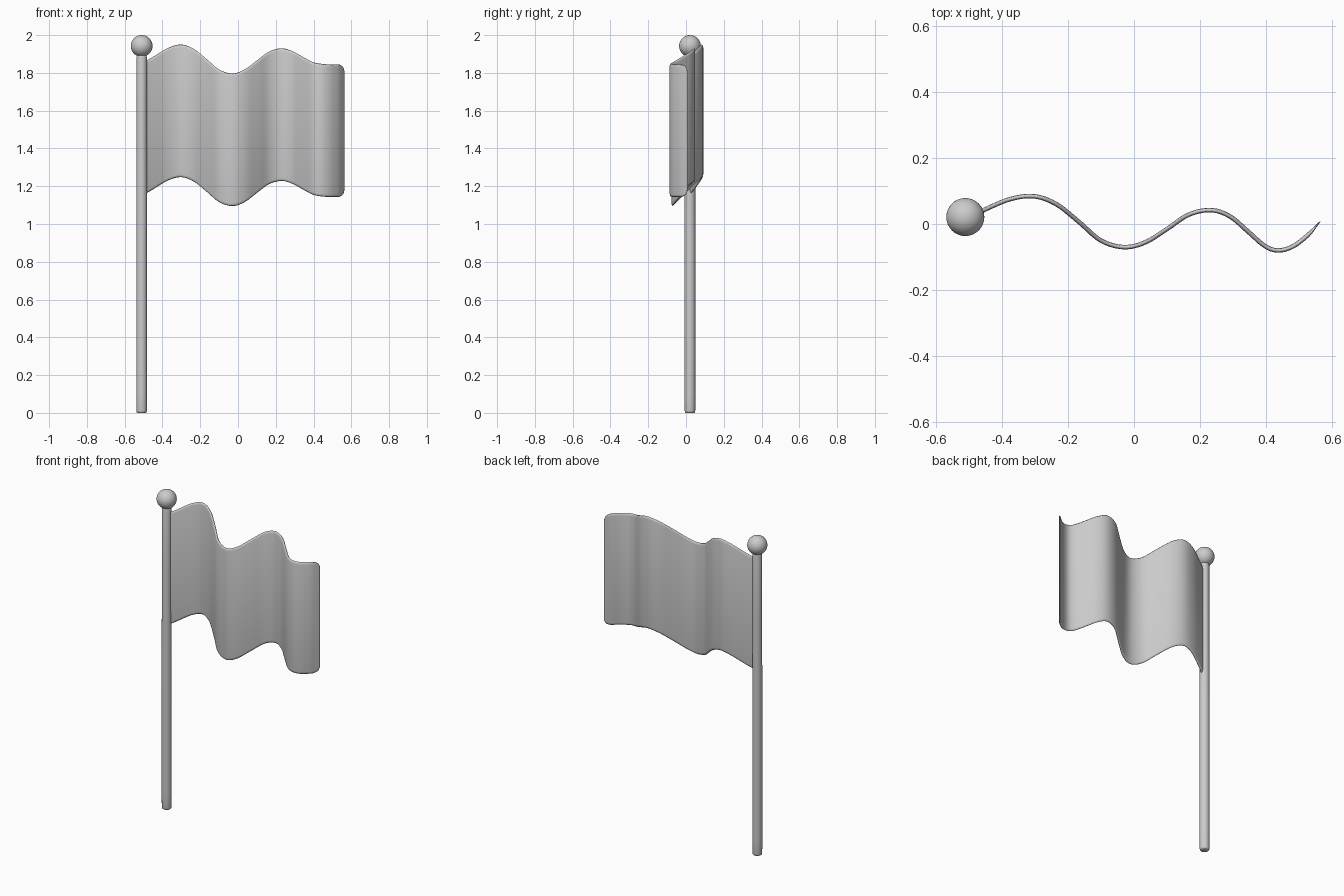
import bpy, bmesh, math
from mathutils import Vector

if "Cube" in bpy.data.objects:
    bpy.data.objects.remove(bpy.data.objects["Cube"])

PX, PY = -0.51, 0.021


def finish(name, bm):
    bmesh.ops.recalc_face_normals(bm, faces=bm.faces)
    me = bpy.data.meshes.new(name)
    bm.to_mesh(me)
    bm.free()
    ob = bpy.data.objects.new(name, me)
    bpy.context.collection.objects.link(ob)
    for p in me.polygons:
        p.use_smooth = True
    return ob


# Pole: lathed rings with softly rounded ends
bm = bmesh.new()
N = 32
rings = []
for r, z in [(0.022, 0), (0.026, 0.003), (0.028, 0.012), (0.0285, 0.1),
             (0.0285, 1.0), (0.0275, 1.5), (0.0275, 1.88), (0.022, 1.91)]:
    rings.append([bm.verts.new((PX + r * math.cos(2 * math.pi * i / N),
                                PY + r * math.sin(2 * math.pi * i / N), z)) for i in range(N)])
for a, b in zip(rings, rings[1:]):
    for i in range(N):
        j = (i + 1) % N
        bm.faces.new((a[i], a[j], b[j], b[i]))
bm.faces.new(rings[0])
bm.faces.new(rings[-1])
finish("pole", bm)

# Ball on top of the pole
bpy.ops.mesh.primitive_uv_sphere_add(segments=32, ring_count=20, radius=0.0575,
                                     location=(PX, PY, 1.9425))
bpy.context.object.name = "finial_ball"
bpy.ops.object.shade_smooth()

# Flag path along its top edge: x, y, z
path = [Vector(p) for p in [
    (-0.51, 0.015, 1.85), (-0.45, 0.044, 1.885), (-0.375, 0.075, 1.93),
    (-0.303, 0.084, 1.95), (-0.235, 0.06, 1.927), (-0.165, 0.005, 1.872),
    (-0.1, -0.05, 1.818), (-0.03, -0.07, 1.797), (0.035, -0.055, 1.818),
    (0.1, -0.015, 1.866), (0.165, 0.028, 1.913), (0.232, 0.042, 1.93),
    (0.29, 0.023, 1.914), (0.345, -0.023, 1.884), (0.395, -0.066, 1.858),
    (0.435, -0.08, 1.849), (0.48, -0.068, 1.845), (0.525, -0.034, 1.845),
    (0.563, 0.008, 1.845)]]


def catmull(p, k, t):
    a, b = p[max(k - 1, 0)], p[k]
    c, d = p[k + 1], p[min(k + 2, len(p) - 1)]
    return 0.5 * (2 * b + (c - a) * t + (2 * a - 5 * b + 4 * c - d) * t * t
                  + (3 * b - a - 3 * c + d) * t ** 3)


STEPS = 6
pts = [catmull(path, k, s / STEPS) for k in range(len(path) - 1) for s in range(STEPS)]
pts.append(path[-1])

# Flag: thin cross-section with rounded rims, swept along the path
H, T, CORNER = 0.702, 0.0068, 0.035
half = [(0.0, 0.0), (0.7, 0.004), (1.0, 0.015), (1.0, 0.35),
        (1.0, H - 0.015 - 0.35 + 0.015), (1.0, H - 0.015), (0.7, H - 0.004), (0.0, H)]
section = half + [(-t, d) for t, d in half[-2:0:-1]]
bm = bmesh.new()
rings = []
for i, p in enumerate(pts):
    tan = pts[min(i + 1, len(pts) - 1)] - pts[max(i - 1, 0)]
    nrm = Vector((-tan.y, tan.x, 0)).normalized()
    q = max(0.0, 1 - (path[-1].x - p.x) / CORNER)
    inset = CORNER * (1 - math.sqrt(max(0.0, 1 - q * q)))
    thick = T * (1 - 0.85 * q)
    squeeze = (H - 2 * inset) / H
    rings.append([bm.verts.new((p.x + nrm.x * t * thick, p.y + nrm.y * t * thick,
                                p.z - inset - d * squeeze)) for t, d in section])
M = len(section)
for a, b in zip(rings, rings[1:]):
    for i in range(M):
        j = (i + 1) % M
        bm.faces.new((a[i], a[j], b[j], b[i]))
bm.faces.new(rings[0])
bm.faces.new(rings[-1])
finish("flag_cloth", bm)
